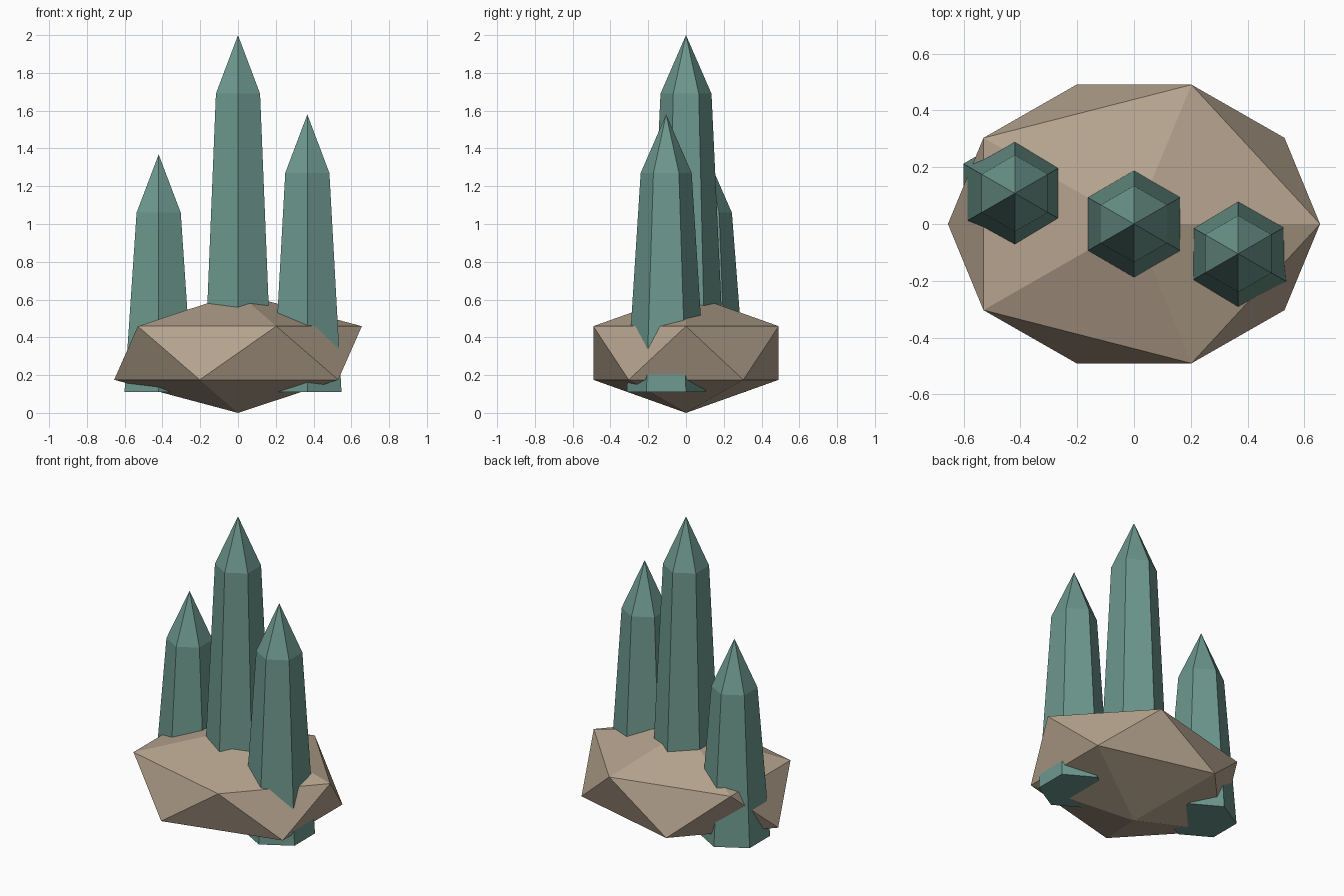
import bpy
import math

if "Cube" in bpy.data.objects:
    bpy.data.objects.remove(bpy.data.objects["Cube"])


def material(name, color):
    mat = bpy.data.materials.new(name)
    mat.diffuse_color = (*color, 1.0)
    mat.use_nodes = True
    mat.node_tree.nodes["Principled BSDF"].inputs["Base Color"].default_value = mat.diffuse_color
    return mat


ROCK = material("tan rock", (0.46, 0.365, 0.27))
CRYSTAL = material("teal crystal", (0.15, 0.31, 0.265))


# Squashed low-poly boulder
bpy.ops.mesh.primitive_ico_sphere_add(subdivisions=1, radius=1, location=(0, 0, 0.317))
rock = bpy.context.object
rock.name = "rock_base"
rock.scale = (0.733, 0.577, 0.317)
bpy.ops.object.transform_apply(location=False, rotation=False, scale=True)
rock.data.materials.append(ROCK)


def crystal(name, x, y, shoulder, tip, base=0.11):
    """Tapered hexagonal shaft with a pyramid point."""
    verts = []
    for radius, z in ((0.209, base), (0.135, shoulder)):
        for i in range(6):
            a = math.radians(90 + 60 * i)
            verts.append((radius * math.cos(a), radius * math.sin(a), z))
    verts.append((0, 0, tip))
    faces = [tuple(range(5, -1, -1))]
    for i in range(6):
        j = (i + 1) % 6
        faces.append((i, j, j + 6, i + 6))
        faces.append((i + 6, j + 6, 12))
    mesh = bpy.data.meshes.new(name)
    mesh.from_pydata(verts, [], faces)
    mesh.materials.append(CRYSTAL)
    obj = bpy.data.objects.new(name, mesh)
    obj.location = (x, y, 0)
    bpy.context.collection.objects.link(obj)


# Three upright crystals
crystal("tall_crystal", 0, 0, 1.69, 2.0)
crystal("right_crystal", 0.367, -0.105, 1.27, 1.58)
crystal("left_crystal", -0.42, 0.108, 1.06, 1.368)
